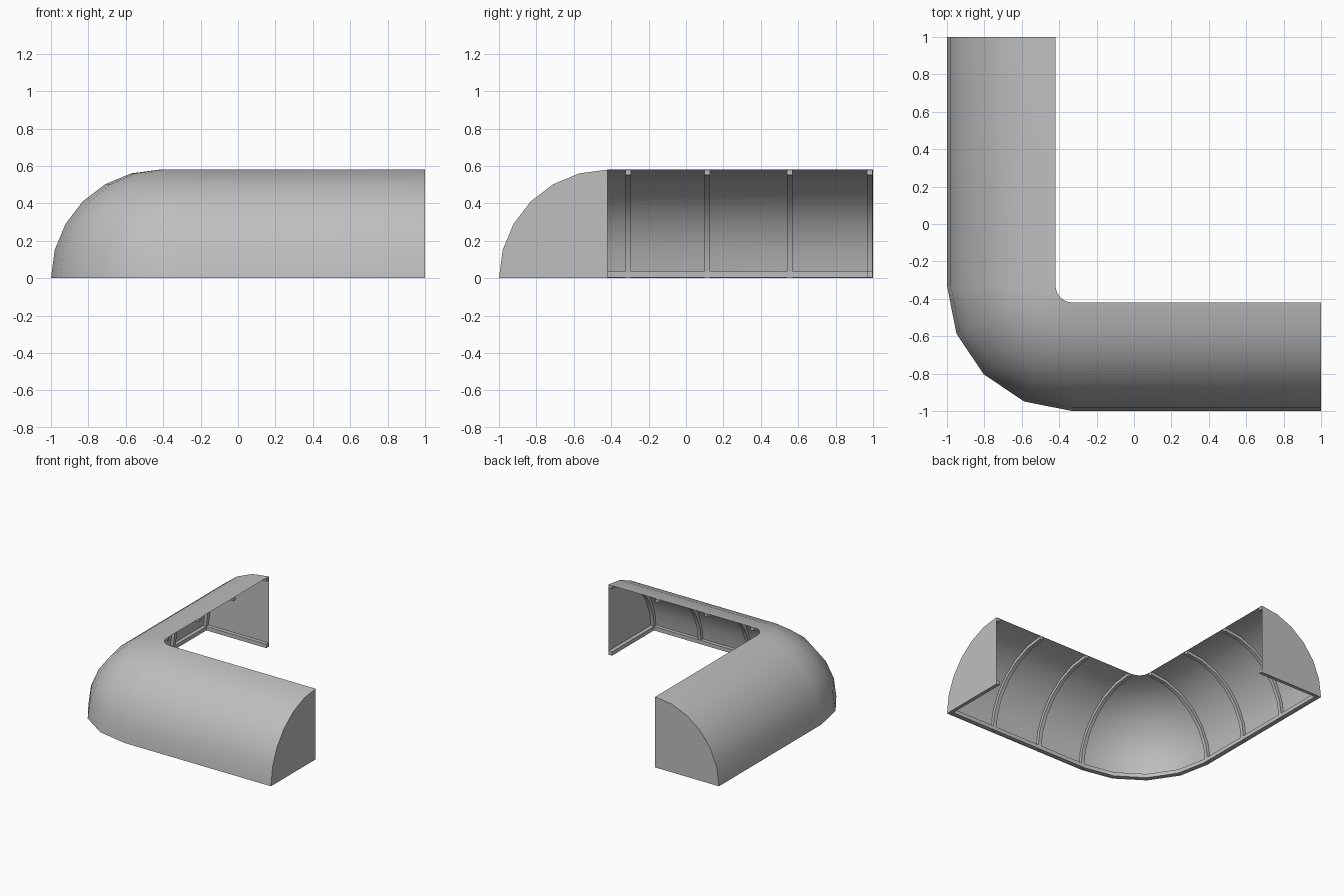
import bpy, bmesh
from math import sin, cos, radians

cube = bpy.data.objects.get("Cube")
if cube:
    bpy.data.objects.remove(cube, do_unlink=True)

R = 0.58          # radius of the quarter-round section
INNER = 0.09      # radius of the inner corner
C = -0.33         # corner pivot, same in x and y
EDGE = C - INNER  # line of the open inner edge
ARC = [radians(15 * i) for i in range(7)]

grey = bpy.data.materials.new("awning grey")
grey.use_nodes = True
colour = (0.52, 0.52, 0.52, 1)
grey.diffuse_color = colour
grey.node_tree.nodes["Principled BSDF"].inputs["Base Color"].default_value = colour


def loft(name, rings, closed, caps, smooth=True, sheet=False):
    """Skin a row of matching rings into one object."""
    bm = bmesh.new()
    rows = [[bm.verts.new(p) for p in ring] for ring in rings]
    n = len(rows[0])
    for a, b in zip(rows, rows[1:]):
        for i in range(n if closed else n - 1):
            j = (i + 1) % n
            bm.faces.new((a[i], a[j], b[j], b[i]))
    if caps:
        bm.faces.new(rows[0])
        if len(rows) > 1:
            bm.faces.new(rows[-1])
    bmesh.ops.recalc_face_normals(bm, faces=bm.faces)
    if sheet and sum(f.normal.z for f in bm.faces) < 0:
        bmesh.ops.reverse_faces(bm, faces=bm.faces)
    mesh = bpy.data.meshes.new(name)
    bm.to_mesh(mesh)
    bm.free()
    mesh.materials.append(grey)
    obj = bpy.data.objects.new(name, mesh)
    bpy.context.collection.objects.link(obj)
    if smooth:
        bpy.ops.object.select_all(action='DESELECT')
        obj.select_set(True)
        bpy.context.view_layer.objects.active = obj
        bpy.ops.object.shade_smooth_by_angle(angle=radians(35))
    return obj


def around_corner(profile):
    """Carry an (offset, height) profile along both arms and the corner."""
    stations = [(1, C, 270)]
    stations += [(C, C, 270 - 22.5 * i) for i in range(5)]
    stations += [(C, 1, 180)]
    return [[(x + r * cos(radians(a)), y + r * sin(radians(a)), z)
             for r, z in profile] for x, y, a in stations]


def arm_point(side, along, out, z):
    """Point on the front or side arm, which mirror each other diagonally."""
    return (along, EDGE - out, z) if side == "front" else (EDGE - out, along, z)


# Curved cover
cover = [(INNER + R * cos(a), R * sin(a)) for a in ARC]
loft("curved_cover", around_corner(cover), False, False, sheet=True)

# Rail along the outer bottom edge
rail = [(0.635, 0.004), (0.668, 0.004), (0.664, 0.036), (0.635, 0.036)]
loft("bottom_rail", around_corner(rail), True, True)

for side in ("front", "side"):
    # Quarter-disc end panel
    panel = [arm_point(side, 1, 0, 0)]
    panel += [arm_point(side, 1, R * cos(a), R * sin(a)) for a in ARC]
    loft(side + "_end_panel", [panel], False, True, smooth=False)

    # Arched ribs under the cover
    for k, u in enumerate((-0.308, 0.113, 0.555, 0.982)):
        w = 0.015
        rings = [[arm_point(side, u + du, r * cos(a), r * sin(a))
                  for du, r in ((-w, 0.552), (w, 0.552), (w, 0.577), (-w, 0.577))]
                 for a in ARC]
        loft(f"{side}_rib_{k + 1}", rings, True, True)

    # Rail along the foot of the end panel
    rings = [[arm_point(side, u, r, z)
              for u, z in ((0.967, 0.004), (0.998, 0.004), (0.998, 0.036), (0.967, 0.036))]
             for r in (0, 0.56)]
    loft(side + "_end_rail", rings, True, True, smooth=False)
